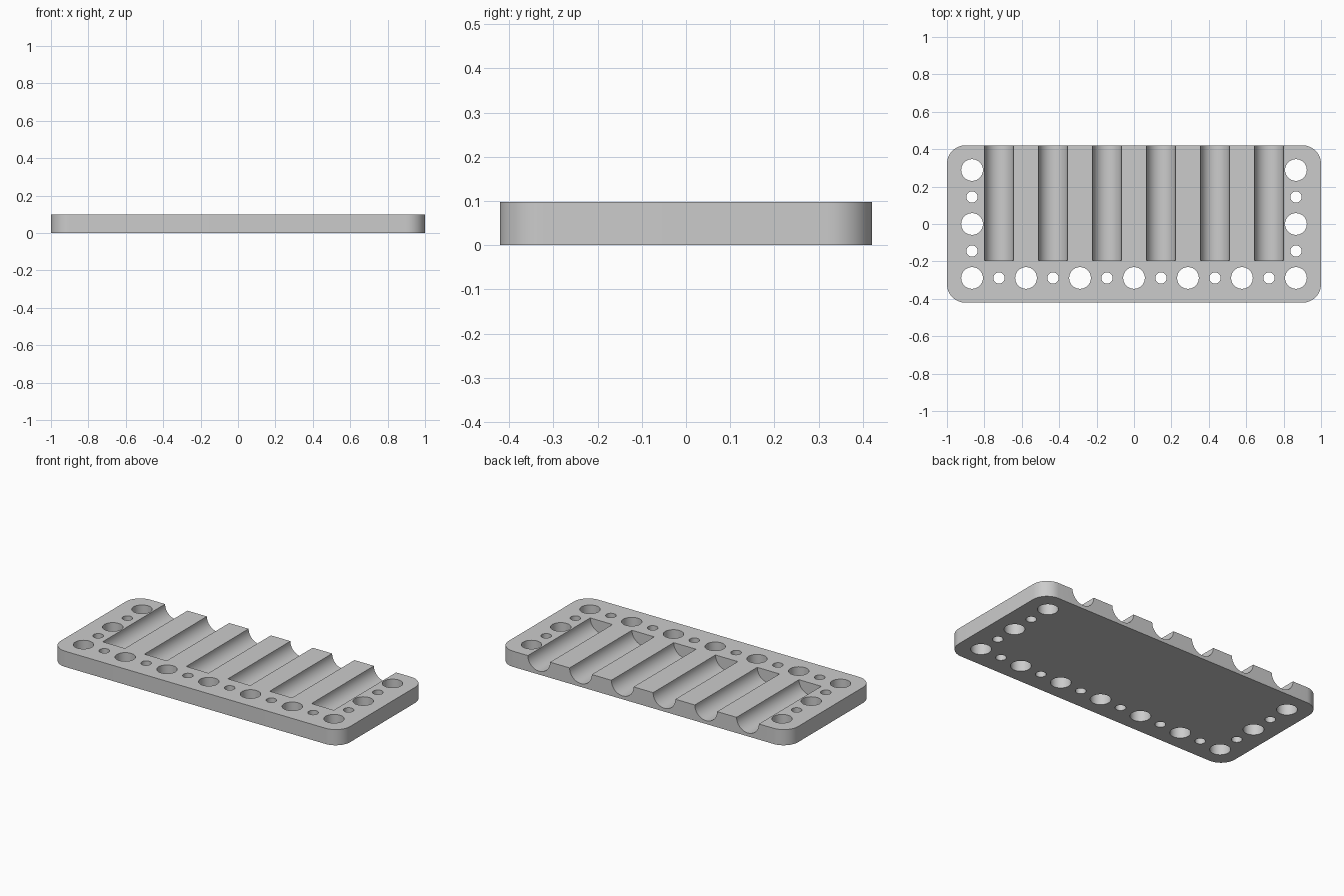
import bpy, bmesh, math
from mathutils import Matrix

cube = bpy.data.objects.get("Cube")
if cube:
    bpy.data.objects.remove(cube, do_unlink=True)

LENGTH, DEPTH, HEIGHT = 2.0, 0.842, 0.098
CORNER = 0.1
PITCH = 0.1443           # spacing between neighbouring holes
ROW = 2 * PITCH          # distance of the hole rows from the centre
BIG, SMALL = 0.058, 0.03
GROOVE_R, GROOVE_FRONT = 0.077, -0.195

grey = bpy.data.materials.new("plain_grey")
grey.use_nodes = True
colour = (0.6, 0.6, 0.6, 1)
grey.diffuse_color = colour
grey.node_tree.nodes["Principled BSDF"].inputs["Base Color"].default_value = colour


def make_object(name, bm):
    mesh = bpy.data.meshes.new(name)
    bm.to_mesh(mesh)
    bm.free()
    obj = bpy.data.objects.new(name, mesh)
    bpy.context.collection.objects.link(obj)
    mesh.materials.append(grey)
    return obj


def add_cylinder(bm, radius, length, segments, matrix):
    bmesh.ops.create_cone(bm, cap_ends=True, segments=segments, radius1=radius,
                          radius2=radius, depth=length, matrix=matrix)


# Plate with rounded upright corners
bm = bmesh.new()
bmesh.ops.create_cube(bm, size=1, matrix=Matrix.Translation((0, 0, HEIGHT / 2))
                      @ Matrix.Diagonal((LENGTH, DEPTH, HEIGHT, 1)))
upright = [e for e in bm.edges if abs(e.verts[0].co.z - e.verts[1].co.z) > HEIGHT / 2]
bmesh.ops.bevel(bm, geom=upright, offset=CORNER, segments=12, profile=0.5, affect='EDGES')
plate = make_object("slotted_plate", bm)

# Alternating large and small holes along the front and both ends
bm = bmesh.new()
spots = [(i * PITCH, -ROW, i % 2) for i in range(-6, 7)]
spots += [(side * 6 * PITCH, j * PITCH, j % 2) for side in (-1, 1) for j in range(-1, 3)]
for x, y, small in spots:
    add_cylinder(bm, SMALL if small else BIG, HEIGHT * 2, 40,
                 Matrix.Translation((x, y, HEIGHT / 2)))

# Half-round grooves running out through the back
groove_length = DEPTH / 2 + 0.1 - GROOVE_FRONT
segments = 64
lay_down = Matrix.Rotation(math.pi / 2, 4, 'X') @ Matrix.Rotation(math.pi / segments, 4, 'Z')
for i in range(-5, 6, 2):
    place = Matrix.Translation((i * PITCH, GROOVE_FRONT + groove_length / 2, HEIGHT))
    add_cylinder(bm, GROOVE_R, groove_length, segments, place @ lay_down)
cutter = make_object("hole_and_groove_cutter", bm)
cutter.hide_render = True

# Cut the plate, then discard the cutter
cut = plate.modifiers.new("cut", 'BOOLEAN')
cut.operation = 'DIFFERENCE'
cut.solver = 'EXACT'
cut.object = cutter
bpy.ops.object.select_all(action='DESELECT')
bpy.context.view_layer.objects.active = plate
plate.select_set(True)
bpy.ops.object.modifier_apply(modifier=cut.name)
bpy.data.objects.remove(cutter, do_unlink=True)
bpy.ops.object.shade_smooth_by_angle(angle=math.radians(30))
